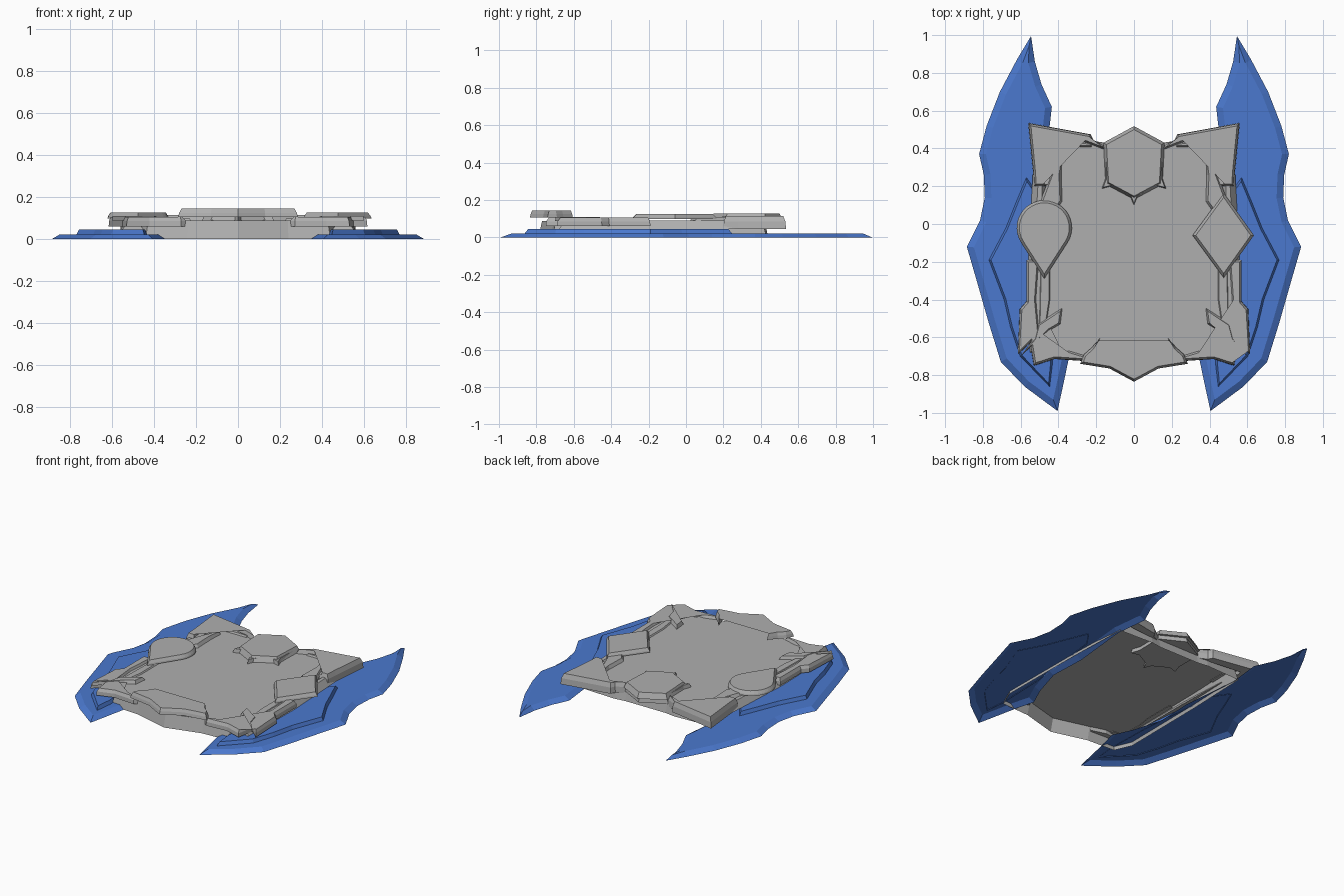
import bpy, bmesh, math
from mathutils import Vector


def material(name, rgb):
    m = bpy.data.materials.new(name)
    m.diffuse_color = (*rgb, 1)
    return m


GREY = material("stone grey", (0.43, 0.43, 0.43))
BLUE = material("wing blue", (0.07, 0.19, 0.62))


def inset(pts, d):
    """Move a counter-clockwise outline inwards by d with limited mitres."""
    out = []
    for i, p in enumerate(pts):
        e1 = (p - pts[i - 1]).normalized()
        e2 = (pts[(i + 1) % len(pts)] - p).normalized()
        n1, n2 = Vector((-e1.y, e1.x)), Vector((-e2.y, e2.x))
        m = n1 + n2
        m = m / max(m.length_squared / 2, 0.45)
        out.append(p + m * d)
    return out


def plate(name, outline, steps, mat, closed=True):
    """Stack inset copies of an outline; steps are (inset, height) pairs."""
    pts = [Vector(p) for p in outline]
    area = sum(pts[i - 1].cross(p) for i, p in enumerate(pts))
    if area < 0:
        pts.reverse()
    bm = bmesh.new()
    rings = [[bm.verts.new((*p, z)) for p in inset(pts, d)] for d, z in steps]
    for a, b in zip(rings, rings[1:]):
        for i in range(len(a)):
            bm.faces.new((a[i - 1], a[i], b[i], b[i - 1]))
    caps = [bm.faces.new(rings[-1])]
    if closed:
        caps.append(bm.faces.new(rings[0][::-1]))
    bmesh.ops.triangulate(bm, faces=caps)
    mesh = bpy.data.meshes.new(name)
    bm.to_mesh(mesh)
    bm.free()
    mesh.materials.append(mat)
    ob = bpy.data.objects.new(name, mesh)
    bpy.context.collection.objects.link(ob)
    return ob


def both_sides(name, outline, steps, mat, closed=True):
    for side, s in (("left", -1), ("right", 1)):
        plate(f"{side}_{name}", [(s * x, y) for x, y in outline], steps, mat, closed)


def symmetric(half):
    """Complete an outline whose first and last points lie on x = 0."""
    return half + [(-x, y) for x, y in half[-2:0:-1]]


# Wings: thin open shells with a sloping rim
both_sides("wing", [
    (0.545, 0.995), (0.62, 0.87), (0.71, 0.70), (0.78, 0.52), (0.82, 0.37), (0.795, 0.26),
    (0.79, 0.14), (0.815, 0.02), (0.885, -0.12), (0.83, -0.31), (0.77, -0.52), (0.705, -0.73),
    (0.58, -0.86), (0.405, -0.99), (0.37, -0.83), (0.345, -0.71), (0.31, -0.58), (0.37, -0.45),
    (0.43, -0.25), (0.42, 0.0), (0.44, 0.2), (0.46, 0.4), (0.435, 0.62), (0.49, 0.74),
    (0.525, 0.86)], [(0, 0), (0.035, 0.022)], BLUE, False)

# Raised upper layer on each wing
both_sides("wing_upper_layer", [
    (0.57, 0.25), (0.62, 0.13), (0.68, -0.02), (0.77, -0.19), (0.69, -0.40), (0.655, -0.55),
    (0.605, -0.70), (0.445, -0.865), (0.43, -0.74), (0.44, -0.4), (0.47, -0.1), (0.5, 0.15)],
    [(0, 0.018), (0.012, 0.045)], BLUE, False)

# Central board, hollow underneath
plate("board", symmetric([
    (0, -0.79), (0.24, -0.725), (0.44, -0.715), (0.49, -0.60), (0.485, 0.0), (0.47, 0.43),
    (0.22, 0.44), (0.15, 0.43), (0, 0.43)]), [(0, 0), (0.02, 0.087)], GREY, False)

# Lower side strips of the frame
both_sides("frame_side", [
    (0.56, -0.2), (0.535, 0.28), (0.46, 0.28), (0.45, -0.1), (0.45, -0.66), (0.55, -0.68)],
    [(0, 0.045), (0.03, 0.09)], GREY)

# Back corners: sloped bracket with a stepped inner ledge
both_sides("back_corner", [
    (0.56, 0.535), (0.23, 0.475), (0.215, 0.445), (0.155, 0.415), (0.155, 0.39), (0.22, 0.415),
    (0.26, 0.43), (0.47, 0.45), (0.48, 0.40), (0.465, 0.20), (0.53, 0.20), (0.535, 0.28)],
    [(0, 0.045), (0.003, 0.085), (0.013, 0.115)], GREY)
both_sides("back_ledge", [
    (0.49, 0.47), (0.22, 0.43), (0.22, 0.405), (0.44, 0.405), (0.435, 0.2), (0.49, 0.2)],
    [(0, 0.08), (0.01, 0.098)], GREY)

# Blades rising behind the side gems
both_sides("blade", [
    (0.38, 0.36), (0.385, 0.26), (0.38, 0.12), (0.45, 0.02), (0.52, 0.05), (0.485, 0.15),
    (0.44, 0.27)], [(0, 0.087), (0.012, 0.108)], GREY)

# Front corners: swept bracket ending in a point
both_sides("front_corner", [
    (0.57, -0.19), (0.57, -0.41), (0.605, -0.45), (0.615, -0.69), (0.55, -0.63), (0.53, -0.75),
    (0.42, -0.715), (0.27, -0.725), (0.24, -0.70), (0.34, -0.67), (0.44, -0.675),
    (0.49, -0.66), (0.50, -0.56), (0.515, -0.40), (0.50, -0.19)],
    [(0, 0.06), (0.002, 0.085), (0.012, 0.105)], GREY)
both_sides("front_ledge", [
    (0.50, -0.19), (0.51, -0.66), (0.37, -0.68), (0.38, -0.65), (0.45, -0.645), (0.455, -0.5),
    (0.44, -0.4), (0.44, -0.19)], [(0, 0.08), (0.01, 0.095)], GREY)

# Hooks at the front corners
both_sides("hook", [
    (0.38, -0.445), (0.39, -0.53), (0.45, -0.565), (0.60, -0.70), (0.53, -0.605),
    (0.51, -0.53), (0.45, -0.49)], [(0, 0.087), (0.01, 0.109)], GREY)

# Floating front chevron with curled horns
plate("front_chevron", symmetric([
    (0, -0.835), (0.13, -0.765), (0.285, -0.74), (0.265, -0.69), (0.225, -0.655),
    (0.18, -0.605), (0.195, -0.66), (0.215, -0.70), (0.13, -0.725), (0, -0.78)]),
    [(0, 0.105), (0.004, 0.125), (0.012, 0.145)], GREY)

# Back hexagon and its spurred collar
plate("hexagon_collar", symmetric([
    (0, 0.09), (0.022, 0.14), (0.12, 0.195), (0.178, 0.18), (0.157, 0.24), (0.16, 0.42),
    (0, 0.505)]), [(0, 0.06), (0.01, 0.112)], GREY)
plate("hexagon", symmetric([
    (0, 0.13), (0.15, 0.21), (0.162, 0.43), (0, 0.518)]), [(0, 0.09), (0.016, 0.127)], GREY)

# Left teardrop gem
cx, cy, r = -0.475, -0.02, 0.146
drop = [(cx + r * math.cos(a), cy + r * math.sin(a))
        for a in (math.radians(-32 + 244 * i / 24) for i in range(25))]
plate("teardrop", drop + [(cx, -0.29)], [(0, 0.098), (0.003, 0.108), (0.014, 0.126)], GREY)

# Right diamond gem
plate("diamond", [(0.475, 0.165), (0.31, -0.06), (0.475, -0.285), (0.635, -0.06)],
      [(0, 0.098), (0.003, 0.108), (0.014, 0.126)], GREY)
